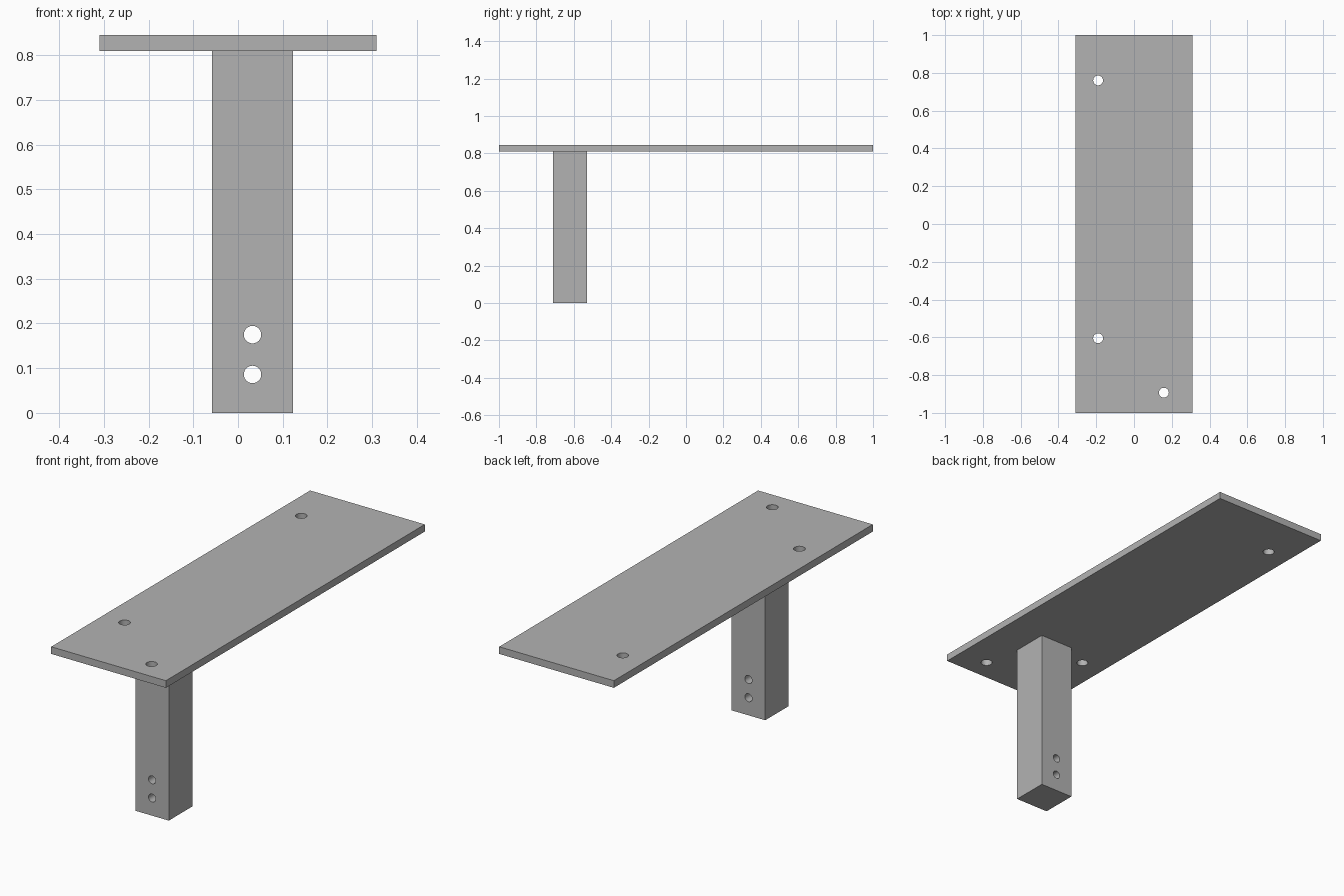
import bpy
from math import pi

default = bpy.data.objects.get("Cube")
if default:
    bpy.data.objects.remove(default, do_unlink=True)

# Single grey finish
GREY = (0.45, 0.45, 0.45, 1.0)
grey = bpy.data.materials.new("plain_grey")
grey.use_nodes = True
grey.diffuse_color = GREY
grey.node_tree.nodes["Principled BSDF"].inputs["Base Color"].default_value = GREY


def box(name, low, high):
    """Box between two opposite corners."""
    centre = [(a + b) / 2 for a, b in zip(low, high)]
    bpy.ops.mesh.primitive_cube_add(size=1, location=centre)
    obj = bpy.context.object
    obj.name = name
    obj.scale = [b - a for a, b in zip(low, high)]
    bpy.ops.object.transform_apply(location=False, rotation=False, scale=True)
    obj.data.materials.append(grey)
    return obj


def drill(obj, centre, radius, rotation=(0, 0, 0)):
    """Cut a round through hole, then discard the cutter."""
    bpy.ops.mesh.primitive_cylinder_add(
        vertices=48, radius=radius, depth=0.5, location=centre, rotation=rotation)
    cutter = bpy.context.object
    cutter.hide_render = True
    cutter.data.materials.append(grey)
    cut = obj.modifiers.new("hole", 'BOOLEAN')
    cut.operation = 'DIFFERENCE'
    cut.solver = 'EXACT'
    cut.object = cutter
    bpy.context.view_layer.objects.active = obj
    bpy.ops.object.modifier_apply(modifier=cut.name)
    bpy.data.objects.remove(cutter, do_unlink=True)


# Mounting plate with three screw holes
UNDERSIDE, TOP = 0.81, 0.845
plate = box("mounting_plate", (-0.31, -1, UNDERSIDE), (0.31, 1, TOP))
for x, y in ((-0.19, 0.76), (-0.19, -0.605), (0.158, -0.893)):
    drill(plate, (x, y, TOP), 0.026)

# Square post with two cross holes
post = box("support_post", (-0.058, -0.71, 0), (0.123, -0.529, UNDERSIDE))
for z in (0.086, 0.175):
    drill(post, (0.0325, -0.62, z), 0.0195, (pi / 2, 0, 0))

# Smooth hole walls, crisp edges
bpy.ops.object.select_all(action='DESELECT')
for obj in (plate, post):
    obj.select_set(True)
bpy.context.view_layer.objects.active = plate
bpy.ops.object.shade_smooth_by_angle(angle=pi / 6)
